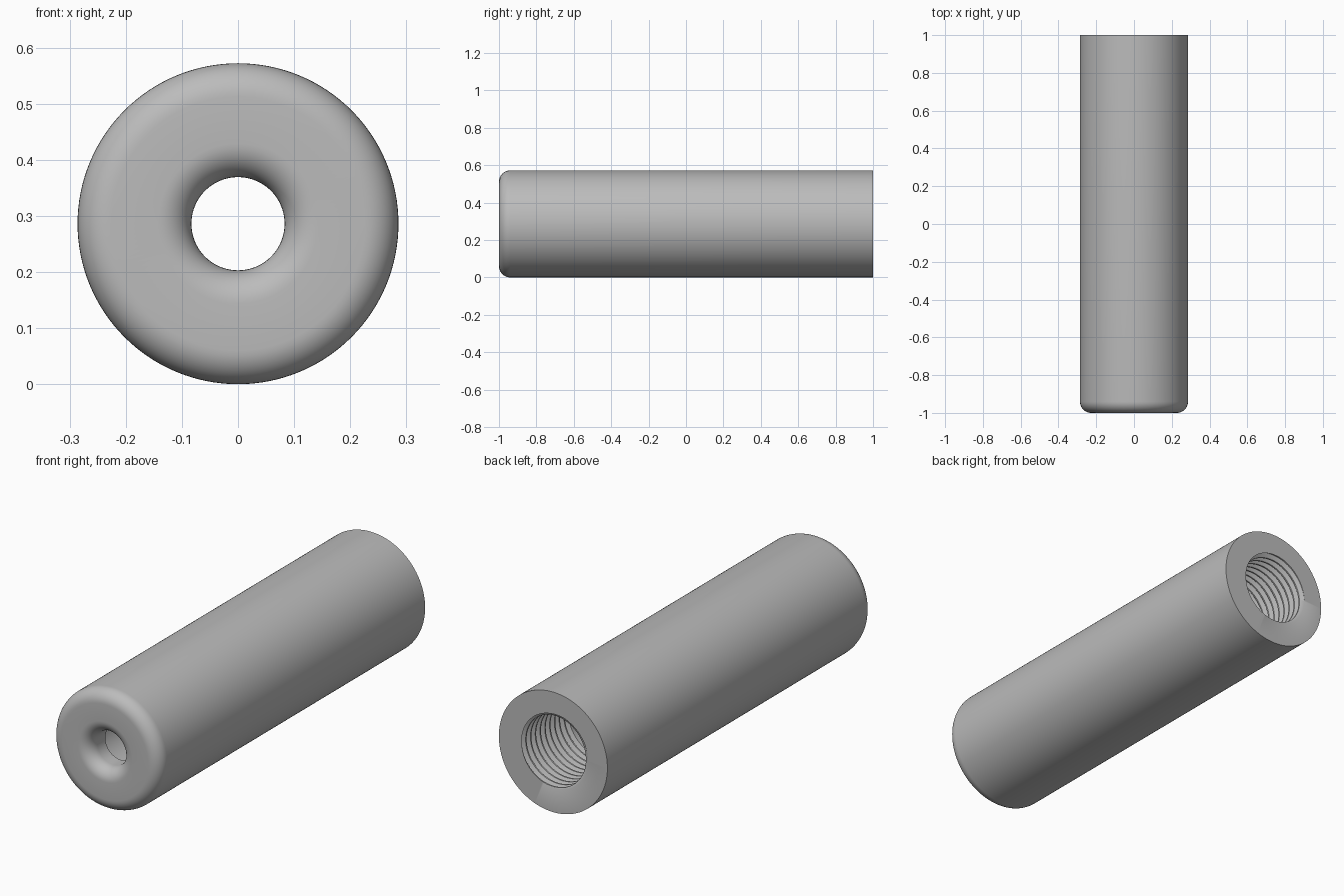
import bpy, bmesh, math

cube = bpy.data.objects.get("Cube")
if cube:
    bpy.data.objects.remove(cube, do_unlink=True)

R = 0.286            # outer radius, also the height of the axis
THROAT = 0.083       # narrow front hole
BORE = 0.165         # wide bore, equal to the thread crest
FILLET = 0.06
STEP_Y = -0.88       # where the narrow hole opens into the bore
THREAD_Y = 0.64      # deep end of the thread
PITCH, DEPTH = 0.036, 0.02
COLUMNS = 128


def arc(y, r, start, end, steps=10):
    """Quarter-round profile points (y, r) about a centre."""
    angles = [math.radians(start + (end - start) * i / steps) for i in range(steps + 1)]
    return [(y + FILLET * math.sin(a), r + FILLET * math.cos(a)) for a in angles]


def thread_radius(y, turn):
    """Trapezoid thread: flat crest, flank, flat root, flank."""
    p = ((y - THREAD_Y) / PITCH - turn) % 1.0
    if p < 0.2:
        return BORE
    if p < 0.5:
        return BORE + DEPTH * (p - 0.2) / 0.3
    if p < 0.7:
        return BORE + DEPTH
    return BORE + DEPTH * (1.0 - p) / 0.3


def thread_row(base):
    """A row of points that climbs one pitch per turn, trimmed at both ends."""
    def point(turn):
        y = min(1.0, max(THREAD_Y, base + turn * PITCH))
        return y, thread_radius(y, turn)
    return point


def ring(y, r):
    return lambda turn: (y, r)


# Outer wall, rounded nose, rounded hole mouth, step and smooth bore
profile = [(1.0, R)]
profile += arc(-1 + FILLET, R - FILLET, 0, -90)
profile += arc(-1 + FILLET, THROAT + FILLET, -90, -180)
profile += [(STEP_Y, THROAT), (STEP_Y, BORE), (THREAD_Y, BORE)]
rows = [ring(y, r) for y, r in profile]

# Internal helical thread, then back to the outer wall over the flat end
turns = math.ceil((1.0 - THREAD_Y) / PITCH)
for k in range(-1, turns + 1):
    rows += [thread_row(THREAD_Y + (k + f) * PITCH) for f in (0, 0.2, 0.5, 0.7)]
rows.append(ring(1.0, R))

bm = bmesh.new()
grid = []
for row in rows:
    line = []
    for c in range(COLUMNS + 1):
        turn = c / COLUMNS
        y, r = row(turn)
        a = turn * math.tau
        line.append(bm.verts.new((r * math.cos(a), y, R + r * math.sin(a))))
    grid.append(line)
for a, b in zip(grid, grid[1:]):
    for c in range(COLUMNS):
        bm.faces.new((a[c], a[c + 1], b[c + 1], b[c]))
bmesh.ops.remove_doubles(bm, verts=bm.verts, dist=0.00005)
bmesh.ops.recalc_face_normals(bm, faces=bm.faces)

mesh = bpy.data.meshes.new("threaded_sleeve")
bm.to_mesh(mesh)
bm.free()
sleeve = bpy.data.objects.new("threaded_sleeve", mesh)
bpy.context.collection.objects.link(sleeve)

# Plain grey metal
grey = bpy.data.materials.new("plain_grey")
grey.use_nodes = True
colour = (0.5, 0.5, 0.5, 1.0)
grey.diffuse_color = colour
grey.node_tree.nodes["Principled BSDF"].inputs["Base Color"].default_value = colour
mesh.materials.append(grey)

bpy.ops.object.select_all(action="DESELECT")
sleeve.select_set(True)
bpy.context.view_layer.objects.active = sleeve
bpy.ops.object.shade_smooth_by_angle(angle=math.radians(30))
